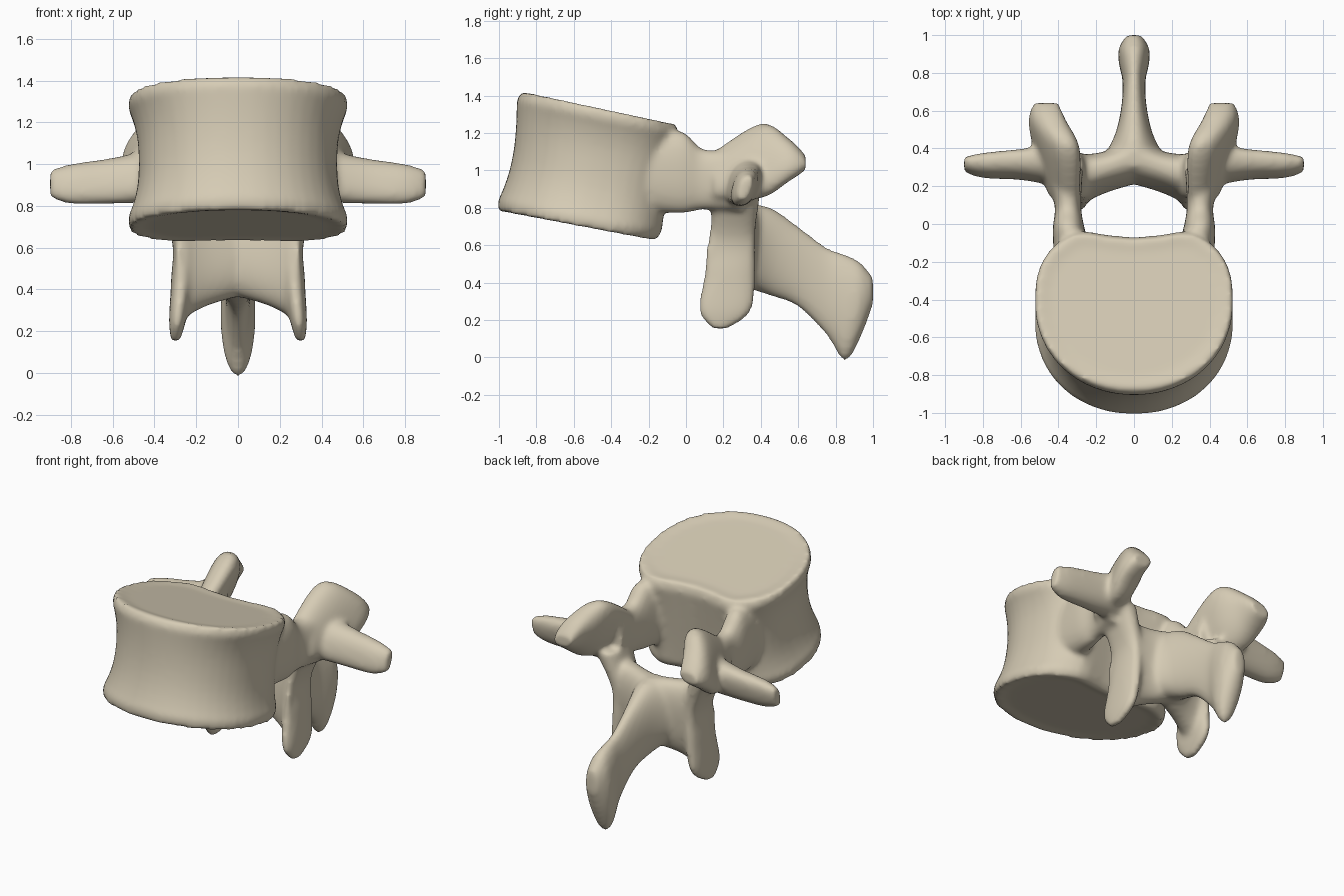
import bpy
import bmesh
from math import cos, sin, pi, copysign
from mathutils import Vector

cube = bpy.data.objects.get("Cube")
if cube:
    bpy.data.objects.remove(cube, do_unlink=True)

bone = bpy.data.materials.new("bone")
bone.use_nodes = True
bone.diffuse_color = (0.67, 0.6, 0.46, 1)
bone.node_tree.nodes["Principled BSDF"].inputs["Base Color"].default_value = bone.diffuse_color

SIDES = 48
STEPS = 5
ANGLES = [2 * pi * k / SIDES for k in range(SIDES)]
parts = []


def spow(value, roundness):
    return copysign(abs(value) ** (2 / roundness), value)


def skin(name, rings, mirror=False):
    """Bridge rings of points into a closed solid, optionally with its mirror image."""
    bm = bmesh.new()
    for side in ((1, -1) if mirror else (1,)):
        loops = [[bm.verts.new((side * x, y, z)) for x, y, z in ring] for ring in rings]
        for lower, upper in zip(loops, loops[1:]):
            for i in range(SIDES):
                j = (i + 1) % SIDES
                bm.faces.new((lower[i], lower[j], upper[j], upper[i]))
        bm.faces.new(loops[0])
        bm.faces.new(loops[-1])
    bmesh.ops.recalc_face_normals(bm, faces=bm.faces)
    mesh = bpy.data.meshes.new(name)
    bm.to_mesh(mesh)
    bm.free()
    mesh.materials.append(bone)
    part = bpy.data.objects.new(name, mesh)
    bpy.context.collection.objects.link(part)
    parts.append(part)


def flowing(sections):
    """Blend a few key sections into many along a smooth curve."""
    keys = [Vector(section) for section in sections]
    padded = [keys[0]] + keys + [keys[-1]]
    blended = []
    for before, start, end, after in zip(padded, padded[1:], padded[2:], padded[3:]):
        leave, arrive = (end - before) / 2, (after - start) / 2
        for step in range(STEPS):
            t = step / STEPS
            ease = t * t * (3 - 2 * t)
            blended.append(start.lerp(end, ease)
                           + leave * t * (1 - t) ** 2 - arrive * t * t * (1 - t))
    return blended + [keys[-1]]


def loft(name, axis, sections, mirror=False, roundness=2.4, lean=0):
    """Sections are (position on axis, low and high of one cross axis, low and high of the other).
    Lean shifts the first cross axis along the second."""
    rings = []
    for p, a_low, a_high, b_low, b_high in flowing(sections):
        ring = []
        for angle in ANGLES:
            rise = (b_high - b_low) / 2 * spow(sin(angle), roundness)
            reach = (a_high - a_low) / 2 * spow(cos(angle), roundness)
            a = (a_low + a_high) / 2 + reach + lean * rise
            b = (b_low + b_high) / 2 + rise
            ring.append({"x": (p, a, b), "y": (a, p, b), "z": (a, b, p)}[axis])
        rings.append(ring)
    skin(name, rings, mirror)


def body_ring(height, inset):
    """Tilted ring at a height from 0 to 1: round in front, squarer and hollowed behind."""
    shrink = 1 - inset
    half_width = 0.475 + 0.08 * abs(2 * height - 1) ** 2.5
    front = -0.905 - 0.13 * (1 - height) ** 3
    back = -0.1 + 0.11 * height
    middle = front + 0.54 * (back - front)
    front_z = 0.785 + 0.645 * height
    slope = (0.61 + 0.625 * height - front_z) / (back - front)
    ring = []
    for angle in ANGLES:
        behind = sin(angle) > 0
        roundness = 2.6 if behind else 2.1
        x = shrink * half_width * spow(cos(angle), roundness)
        depth = back - middle if behind else middle - front
        y = middle + shrink * depth * spow(sin(angle), roundness)
        if behind:
            y -= 0.07 * max(0, 1 - (x / 0.28) ** 2)
        ring.append((x, y, front_z + slope * (y - front)))
    return ring


# Waisted body with rolled rims and slightly dished ends
wall = [body_ring(0.08 + 0.84 * k / 10, 0) for k in range(11)]
skin("body", [body_ring(0.02, 0.2), body_ring(0, 0.06)] + wall
     + [body_ring(1, 0.06), body_ring(0.98, 0.2)])

# Paired bridges from the body to the arch
loft("pedicles", "y", (
    (-.25, .2, .42, .78, 1.18),
    (-.03, .26, .43, .77, 1.21),
    (.1, .28, .42, .79, 1.11),
    (.3, .27, .48, .78, 1.12)), mirror=True)

# Upper joint processes, leaning inward, with a rear knob
loft("upper_joint_processes", "y", (
    (.15, .3, .44, .85, 1.1),
    (.4, .31, .51, .85, 1.25),
    (.55, .37, .55, .94, 1.17),
    (.64, .4, .53, 1, 1.08)), mirror=True, lean=-0.3)

# Side processes
loft("side_processes", "x", (
    (.36, .2, .42, .82, 1.08),
    (.6, .24, .39, .81, 1.03),
    (.8, .25, .37, .81, 1),
    (.9, .28, .35, .84, .97)), mirror=True, lean=0.25)

# Lower joint processes hanging from the arch
loft("lower_joint_processes", "z", (
    (.15, .28, .32, .14, .22),
    (.25, .25, .33, .07, .35),
    (.45, .22, .32, .1, .37),
    (.65, .21, .32, .13, .37),
    (.9, .27, .44, .13, .4)), mirror=True)

# Arch plates meeting at the middle
loft("arch_plates", "x", (
    (-.02, .22, .46, .37, .82),
    (.15, .17, .38, .32, .82),
    (.3, .1, .36, .24, .84)), mirror=True, lean=0.1)

# Rear spine with a hooked tip, given as position, half width, bottom and top
spine = ((.3, .2, .38, .82), (.45, .11, .33, .8), (.6, .07, .27, .7), (.75, .06, .12, .59),
         (.85, .08, -.02, .55), (.93, .08, .1, .51), (1, .04, .28, .43))
loft("rear_spine", "y", [(y, -w, w, low, high) for y, w, low, high in spine], roundness=2.1)

# Fuse the parts into one smooth bone
bpy.ops.object.select_all(action="DESELECT")
for part in parts:
    part.select_set(True)
vertebra = parts[0]
bpy.context.view_layer.objects.active = vertebra
bpy.ops.object.join()
vertebra.name = "vertebra"
fuse = vertebra.modifiers.new("fuse", "REMESH")
fuse.mode = "VOXEL"
fuse.voxel_size = 0.016
soften = vertebra.modifiers.new("soften", "SMOOTH")
soften.factor = 0.5
soften.iterations = 10
for modifier in ("fuse", "soften"):
    bpy.ops.object.modifier_apply(modifier=modifier)
bpy.ops.object.shade_smooth_by_angle(angle=pi / 3)
